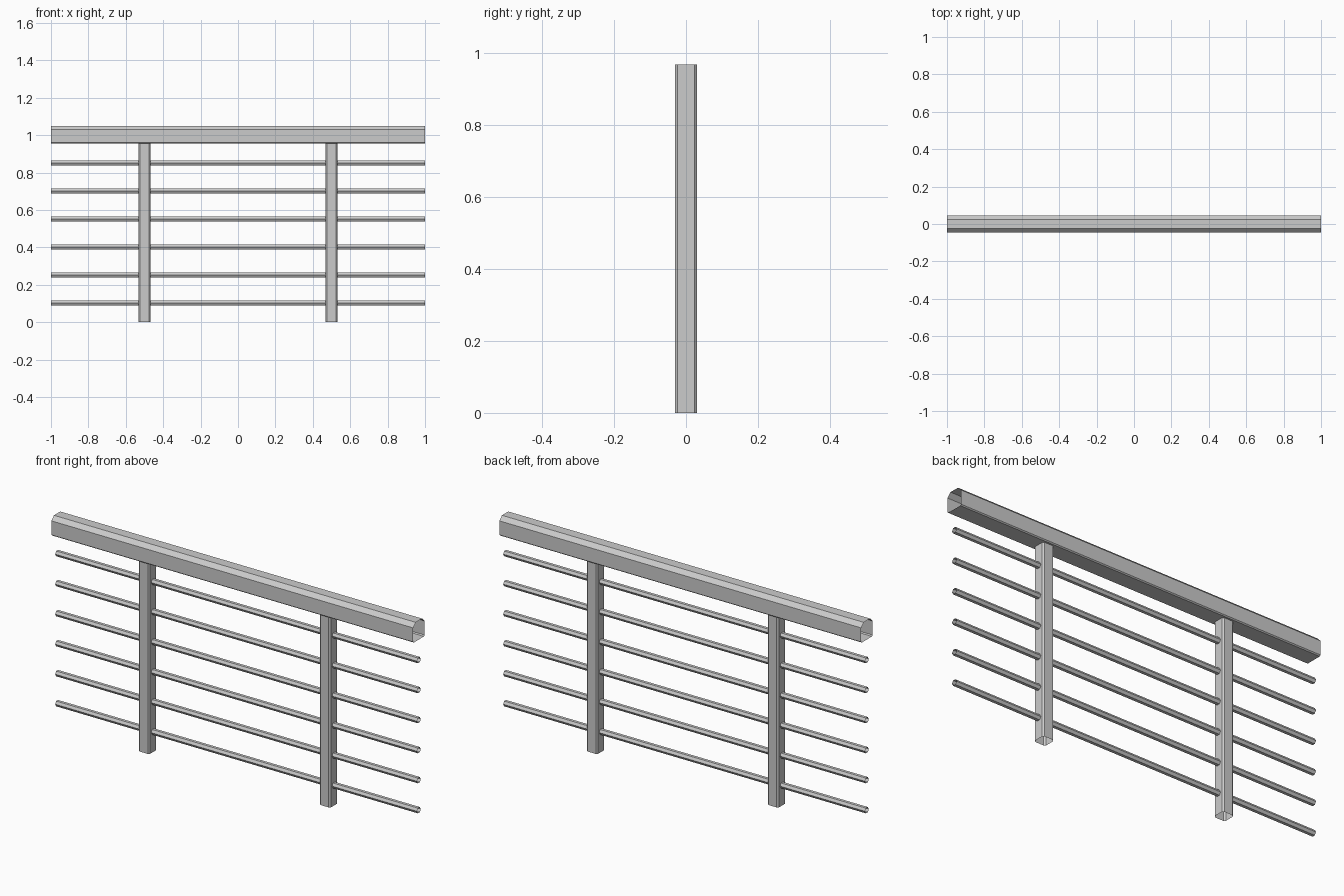
import bpy
from math import cos, sin, pi

if "Cube" in bpy.data.objects:
    bpy.data.objects.remove(bpy.data.objects["Cube"])


def open_tube(name, profile, place, start, end):
    """Sweep a closed counter-clockwise profile between two ends, leaving the ends open."""
    n = len(profile)
    verts = [place(a, b, t) for t in (start, end) for a, b in profile]
    faces = [(i, (i + 1) % n, n + (i + 1) % n, n + i) for i in range(n)]
    mesh = bpy.data.meshes.new(name)
    mesh.from_pydata(verts, [], faces)
    mesh.update()
    obj = bpy.data.objects.new(name, mesh)
    bpy.context.collection.objects.link(obj)
    return obj


def along_x(y, z, t):
    return (t, y, z)


# Handrail: hollow bar with wide chamfers on top and slim ones underneath
half = [(0.040, 0.955), (0.045, 0.960), (0.045, 1.03), (0.025, 1.05)]
rail_profile = half + [(-y, z) for y, z in reversed(half)]
open_tube("handrail", rail_profile, along_x, -1, 1)

# Posts: hollow chamfered squares, tops tucked into the handrail
H, C = 0.031, 0.023
post_profile = [(H, -C), (H, C), (C, H), (-C, H),
                (-H, C), (-H, -C), (-C, -H), (C, -H)]
for side, cx in (("left", -0.5), ("right", 0.5)):
    open_tube(f"post_{side}", post_profile,
              lambda x, y, t, cx=cx: (cx + x, y, t), 0, 0.968)

# Six hexagonal infill bars running through the posts
R = 0.015
for k in range(6):
    zc = 0.102 + 0.15 * k
    hexagon = [(R * cos(i * pi / 3), zc + R * sin(i * pi / 3)) for i in range(6)]
    open_tube(f"infill_bar_{k + 1}", hexagon, along_x, -1, 1)
